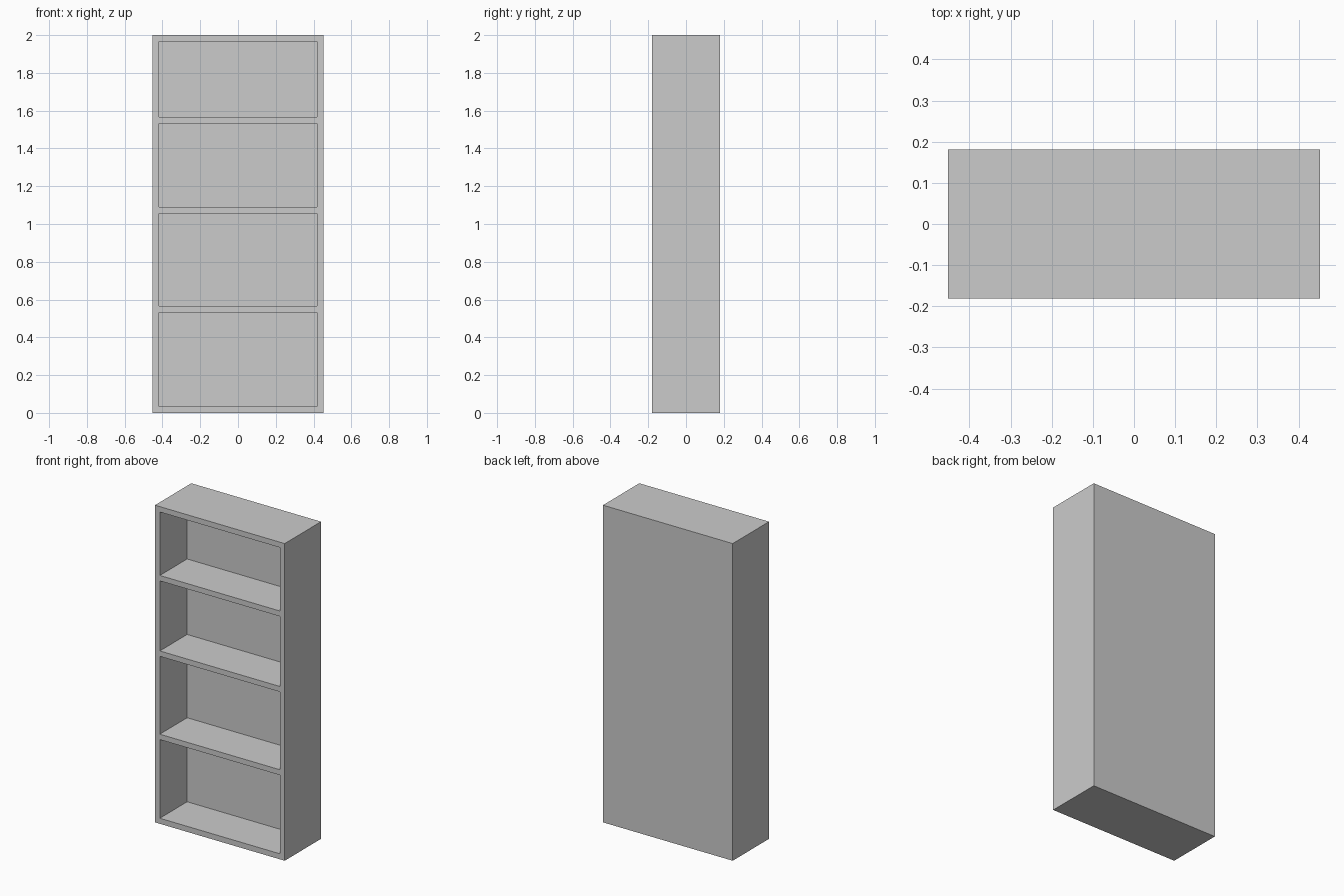
import bpy

if "Cube" in bpy.data.objects:
    bpy.data.objects.remove(bpy.data.objects["Cube"])

WIDTH, DEPTH, HEIGHT = 0.905, 0.362, 2.0
BOARD = 0.034          # side, top and shelf thickness
RECESS = 0.272         # depth of each compartment
FLOORS = [0.035, 0.565, 1.09, 1.566]   # top surface of each shelf


def box(name, lo, hi):
    """Axis-aligned box between two corners."""
    corners = [(x, y, z) for x in (lo[0], hi[0]) for y in (lo[1], hi[1]) for z in (lo[2], hi[2])]
    faces = [(0, 1, 3, 2), (4, 6, 7, 5), (0, 4, 5, 1), (2, 3, 7, 6), (0, 2, 6, 4), (1, 5, 7, 3)]
    mesh = bpy.data.meshes.new(name)
    mesh.from_pydata(corners, [], faces)
    obj = bpy.data.objects.new(name, mesh)
    bpy.context.collection.objects.link(obj)
    return obj


# Solid bookcase body with a closed back
front = -DEPTH / 2
case = box("bookcase", (-WIDTH / 2, front, 0), (WIDTH / 2, -front, HEIGHT))

# Hollow out one compartment above each shelf
inner = WIDTH / 2 - BOARD
ceilings = [z - BOARD for z in FLOORS[1:] + [HEIGHT]]
for i, (floor, ceiling) in enumerate(zip(FLOORS, ceilings), 1):
    cutter = box(f"compartment_cutter_{i}", (-inner, front - 0.1, floor), (inner, front + RECESS, ceiling))
    cutter.hide_render = True
    cutter.display_type = 'WIRE'
    cut = case.modifiers.new(f"compartment_{i}", 'BOOLEAN')
    cut.operation = 'DIFFERENCE'
    cut.solver = 'EXACT'
    cut.object = cutter
